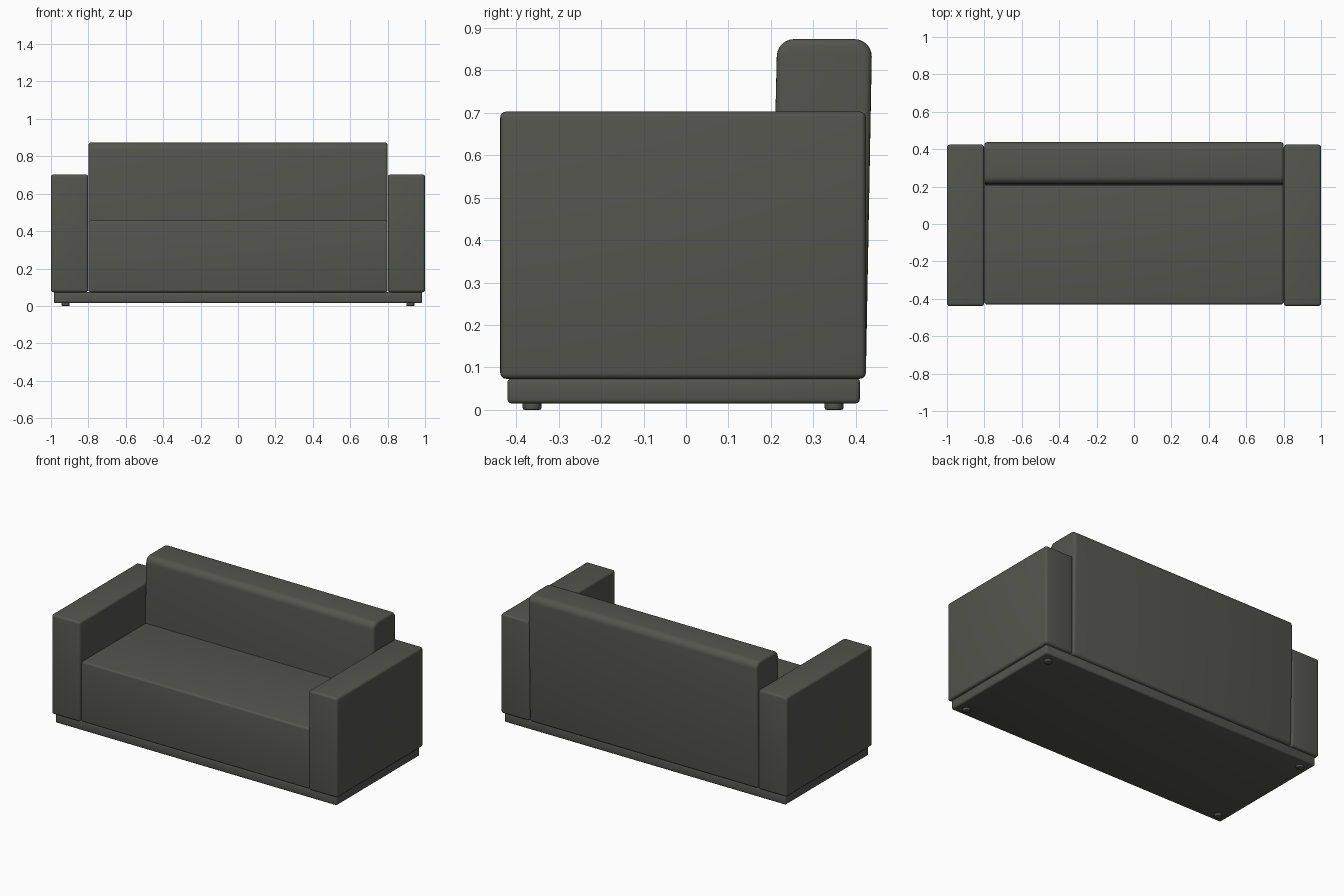
import bpy, bmesh, math

if "Cube" in bpy.data.objects:
    bpy.data.objects.remove(bpy.data.objects["Cube"])

fabric = bpy.data.materials.new("dark_olive_grey")
fabric.diffuse_color = (0.09, 0.09, 0.078, 1)
fabric.use_nodes = True
fabric.node_tree.nodes["Principled BSDF"].inputs["Base Color"].default_value = fabric.diffuse_color


def finish(obj, bevel, segments):
    """Colour, soft bevel and smooth shading for one part."""
    obj.data.materials.append(fabric)
    mod = obj.modifiers.new("soft_edges", 'BEVEL')
    mod.width = bevel
    mod.segments = segments
    mod.limit_method = 'ANGLE'
    mod.angle_limit = math.radians(50)
    bpy.ops.object.select_all(action='DESELECT')
    obj.select_set(True)
    bpy.context.view_layer.objects.active = obj
    bpy.ops.object.modifier_apply(modifier=mod.name)
    bpy.ops.object.shade_smooth_by_angle(angle=math.radians(40))


def prism(name, x0, x1, profile, bevel, segments=4):
    """Extrude a (y, z) profile along x."""
    bm = bmesh.new()
    face = bm.faces.new([bm.verts.new((x0, y, z)) for y, z in profile])
    grown = bmesh.ops.extrude_face_region(bm, geom=[face])["geom"]
    moved = [v for v in grown if isinstance(v, bmesh.types.BMVert)]
    bmesh.ops.translate(bm, verts=moved, vec=(x1 - x0, 0, 0))
    bmesh.ops.recalc_face_normals(bm, faces=bm.faces)
    mesh = bpy.data.meshes.new(name)
    bm.to_mesh(mesh)
    bm.free()
    obj = bpy.data.objects.new(name, mesh)
    bpy.context.collection.objects.link(obj)
    finish(obj, bevel, segments)


def box(y0, y1, z0, z1):
    return [(y0, z0), (y1, z0), (y1, z1), (y0, z1)]


def arc(cy, cz, r, start, end, steps=6):
    angles = [math.radians(start + (end - start) * i / steps) for i in range(steps + 1)]
    return [(cy + r * math.cos(a), cz + r * math.sin(a)) for a in angles]


# Plinth under the whole sofa
prism("base", -0.985, 0.985, box(-0.421, 0.410, 0.015, 0.075), 0.010, 3)

# Arms on both sides
prism("left_arm", -1.0, -0.801, box(-0.438, 0.424, 0.073, 0.703), 0.014)
prism("right_arm", 0.801, 1.0, box(-0.438, 0.424, 0.073, 0.703), 0.014)

# Seat block
prism("seat", -0.799, 0.799, box(-0.430, 0.240, 0.073, 0.457), 0.013)

# Backrest leaning back a little, with a rounded top
back = [(0.196, 0.073), (0.424, 0.073)]
back += arc(0.397, 0.833, 0.041, 0, 90)
back += arc(0.255, 0.833, 0.041, 90, 180)
prism("backrest", -0.800, 0.800, back, 0.016)

# Four small round feet
for sx, side in ((-1, "left"), (1, "right")):
    for y, end in ((-0.363, "front"), (0.349, "back")):
        bpy.ops.mesh.primitive_cylinder_add(vertices=24, radius=0.022, depth=0.022,
                                            location=(sx * 0.922, y, 0.011))
        foot = bpy.context.object
        foot.name = f"{end}_{side}_foot"
        finish(foot, 0.004, 2)
